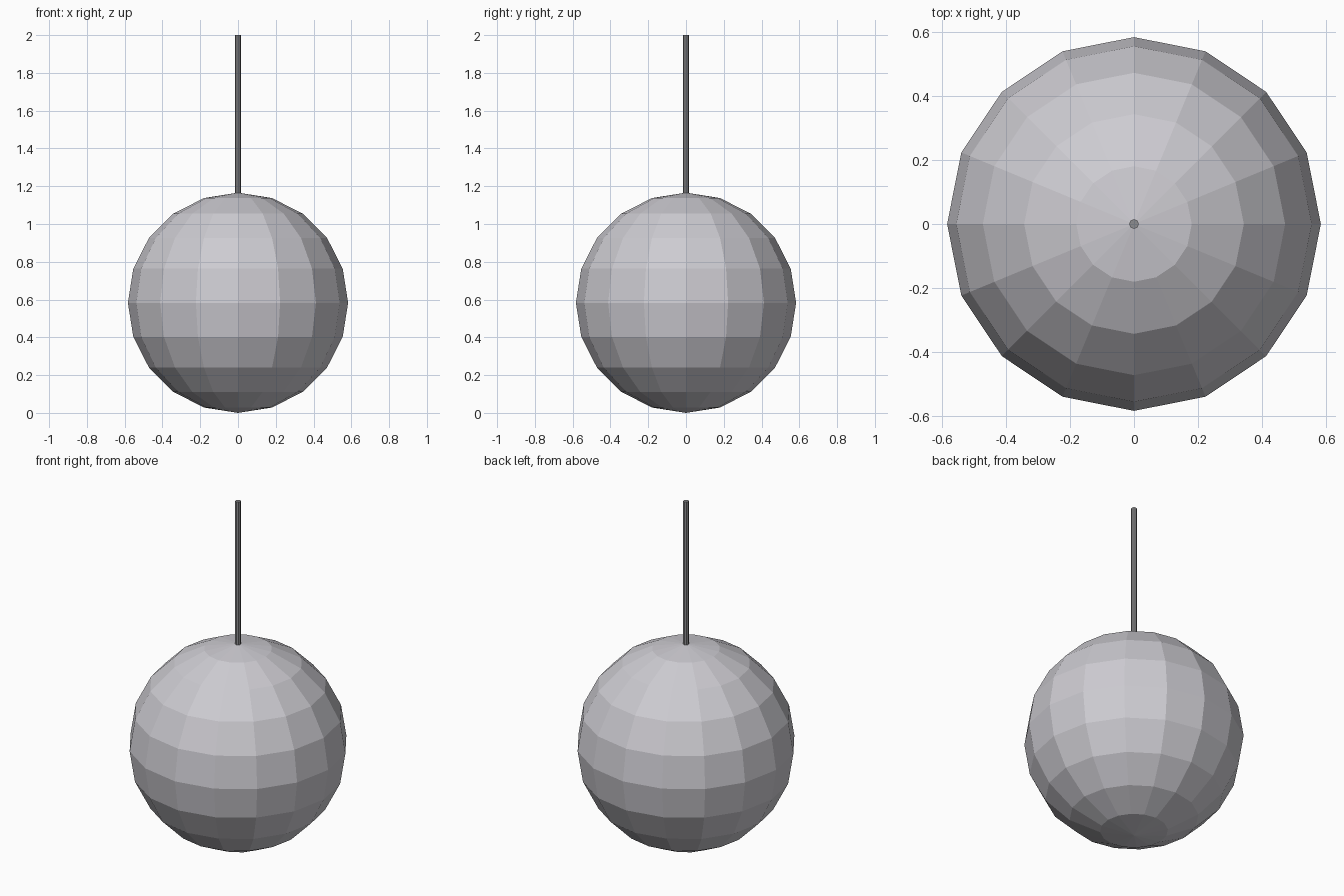
import bpy

old = bpy.data.objects.get("Cube")
if old:
    bpy.data.objects.remove(old, do_unlink=True)


def material(name, rgb):
    mat = bpy.data.materials.new(name)
    mat.use_nodes = True
    mat.diffuse_color = (*rgb, 1)
    mat.node_tree.nodes["Principled BSDF"].inputs["Base Color"].default_value = (*rgb, 1)
    return mat


def finish(name, mat):
    obj = bpy.context.object
    obj.name = obj.data.name = name
    obj.data.materials.append(mat)
    return obj


light_grey = material("light grey", (0.61, 0.60, 0.64))
dark_grey = material("dark grey", (0.27, 0.27, 0.28))

RADIUS = 0.583
TOP = 2.0
ROD_BASE = 2 * RADIUS - 0.01

# Faceted globe
bpy.ops.mesh.primitive_uv_sphere_add(segments=16, ring_count=10, radius=RADIUS,
                                     location=(0, 0, RADIUS))
finish("globe", light_grey)

# Thin hanging rod
bpy.ops.mesh.primitive_cylinder_add(vertices=8, radius=0.015, depth=TOP - ROD_BASE,
                                    location=(0, 0, (TOP + ROD_BASE) / 2))
finish("hanging_rod", dark_grey)
